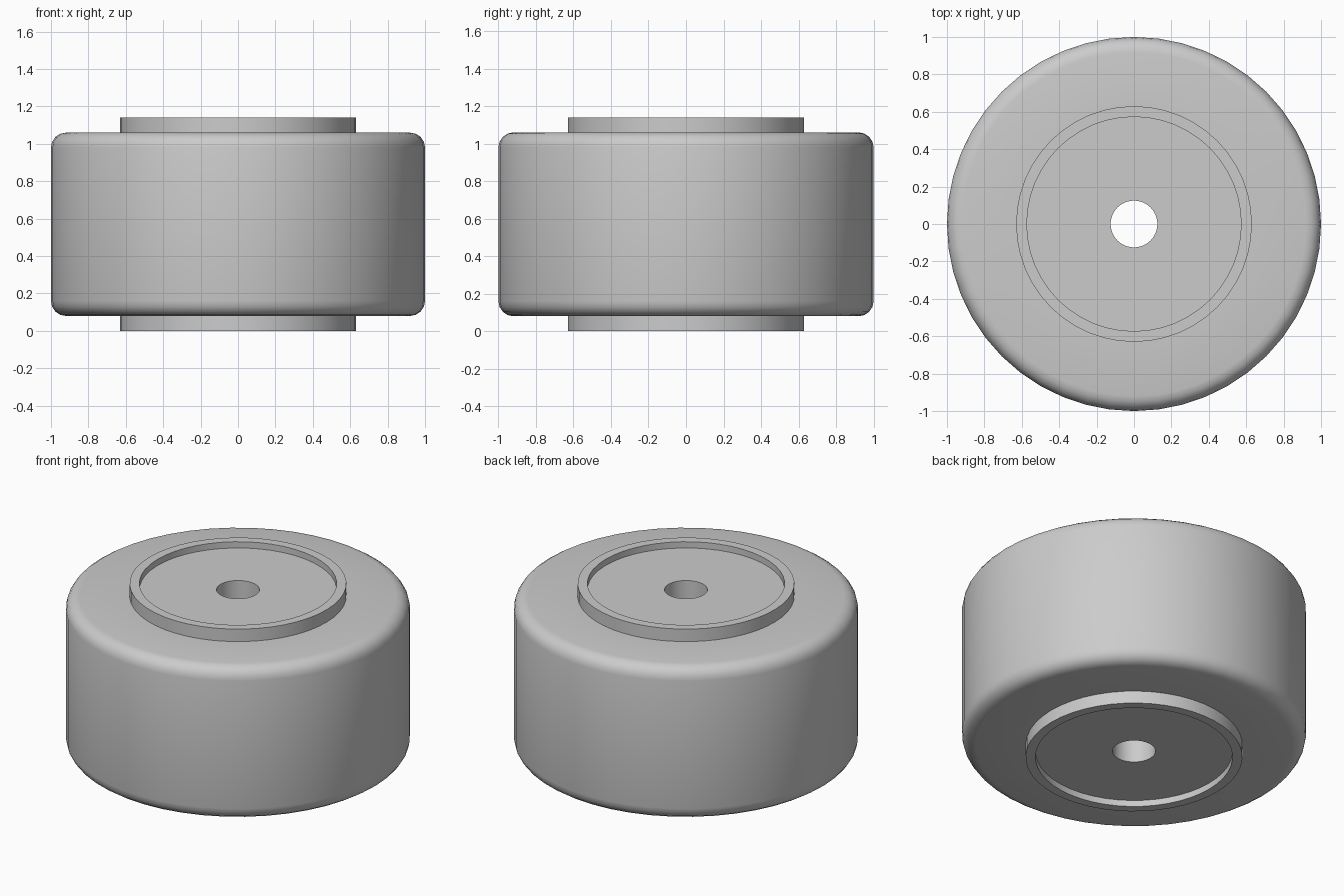
import bpy
import math

cube = bpy.data.objects.get("Cube")
if cube:
    bpy.data.objects.remove(cube, do_unlink=True)

HEIGHT = 1.14
MID = HEIGHT / 2

grey = bpy.data.materials.new("plain_grey")
grey.use_nodes = True
colour = (0.6, 0.6, 0.6, 1)
grey.diffuse_color = colour
grey.node_tree.nodes["Principled BSDF"].inputs["Base Color"].default_value = colour


def lathe(name, upper, sides=48):
    """Spin a closed section, given by its upper half and mirrored about mid height."""
    section = upper + [(r, HEIGHT - z) for r, z in reversed(upper)]
    n = len(section)
    verts = []
    for s in range(sides):
        a = 2 * math.pi * s / sides
        verts += [(r * math.cos(a), r * math.sin(a), z) for r, z in section]
    faces = []
    for s in range(sides):
        t = (s + 1) % sides
        for i in range(n):
            j = (i + 1) % n
            faces.append((s * n + i, s * n + j, t * n + j, t * n + i))
    mesh = bpy.data.meshes.new(name)
    mesh.from_pydata(verts, [], faces)
    mesh.flip_normals()
    mesh.materials.append(grey)
    obj = bpy.data.objects.new(name, mesh)
    bpy.context.collection.objects.link(obj)
    bpy.ops.object.select_all(action="DESELECT")
    obj.select_set(True)
    bpy.context.view_layer.objects.active = obj
    bpy.ops.object.shade_smooth_by_angle(angle=math.radians(35))
    return obj


# Wide tyre with rounded shoulders
TOP, ROUND = 1.06, 0.08
shoulder = [(1 - ROUND + ROUND * math.sin(a), TOP - ROUND + ROUND * math.cos(a))
            for a in (math.radians(90 * k / 4) for k in range(5))]
lathe("tyre", [(0.6, TOP)] + shoulder)

# Hub with raised rims, recessed discs and an axle hole through it
lathe("hub", [(0.125, HEIGHT - 0.04), (0.573, HEIGHT - 0.04), (0.573, HEIGHT), (0.63, HEIGHT)])
